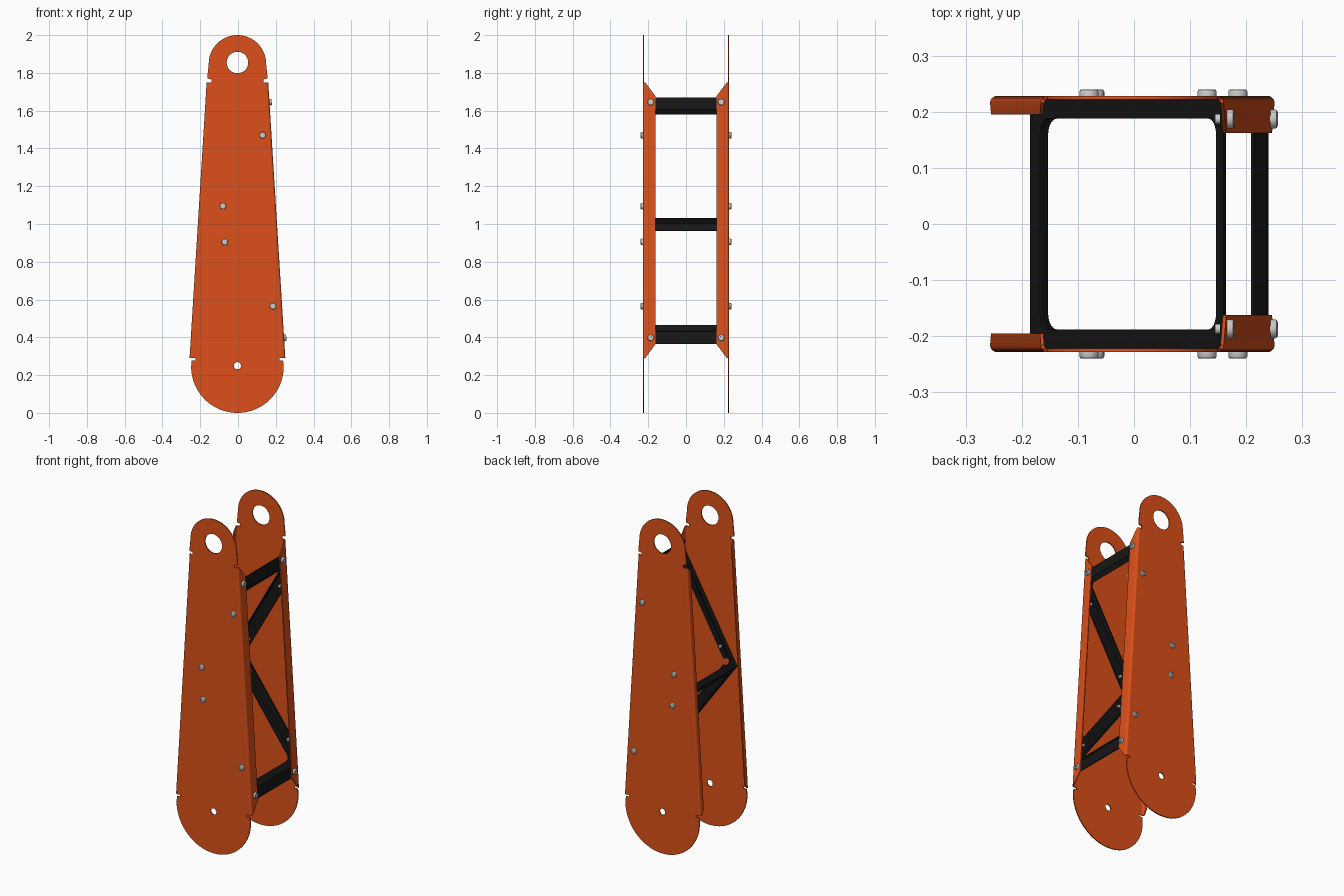
import bpy, bmesh
from math import sin, cos, pi, atan2
from mathutils import Vector, Matrix

if "Cube" in bpy.data.objects:
    bpy.data.objects.remove(bpy.data.objects["Cube"])

def material(name, rgb):
    m = bpy.data.materials.new(name)
    m.diffuse_color = (*rgb, 1)
    m.use_nodes = True
    m.node_tree.nodes["Principled BSDF"].inputs["Base Color"].default_value = m.diffuse_color
    return m

ORANGE = material("orange_paint", (0.72, 0.08, 0.01))
BLACK = material("black_paint", (0.008, 0.008, 0.008))
CX, T, Y = -0.003, 0.006, 0.228     # plate centre, sheet thickness, outer face
Z0, Z1, R = 0.29, 1.75, 0.012       # flange range and bend radius

def half(z):
    return 0.2535 - (z - Z0) * 0.0905 / (Z1 - Z0)

def finish(name, bm, mat=None, smooth=True):
    bmesh.ops.recalc_face_normals(bm, faces=bm.faces)
    me = bpy.data.meshes.new(name)
    bm.to_mesh(me)
    bm.free()
    ob = bpy.data.objects.new(name, me)
    bpy.context.collection.objects.link(ob)
    if mat:
        me.materials.append(mat)
    if smooth:
        bpy.context.view_layer.objects.active = ob
        ob.select_set(True)
        bpy.ops.object.shade_smooth_by_angle(angle=0.6)
        ob.select_set(False)
    return ob

def arc(cx, cy, r, a0, a1, n):
    return [(cx + r * cos(a0 + (a1 - a0) * i / n), cy + r * sin(a0 + (a1 - a0) * i / n))
            for i in range(n + 1)]

def sheet(name, loops, place, thick, mat):
    """Flat sheet from an outline plus hole loops, given thickness."""
    bm = bmesh.new()
    for loop in loops:
        vs = [bm.verts.new(place(u, v)) for u, v in loop]
        for a, b in zip(vs, vs[1:] + vs[:1]):
            bm.edges.new((a, b))
    bmesh.ops.triangle_fill(bm, edges=bm.edges[:], use_beauty=True)
    ex = bmesh.ops.extrude_face_region(bm, geom=bm.faces[:], use_keep_orig=True)
    bmesh.ops.translate(bm, vec=thick,
                        verts=[g for g in ex["geom"] if isinstance(g, bmesh.types.BMVert)])
    return finish(name, bm, mat)

def flange(name, side, sy, depth):
    """Bent edge of a plate with mitred ends."""
    bm = bmesh.new()
    prof = [(-R + R * sin(a), -R + R * cos(a)) for a in (i * pi / 12 for i in range(7))]
    prof.append((0, -depth))
    rows = []
    for px, py in prof:
        cut = max(0, -py - R) * 1.35
        rows.append([(px, py, Z0 + cut), (px, py, Z1 - cut)])
    def pos(px, py, z, k):
        return Vector((CX + side * (half(z) + px), sy * (Y + py), z)) + k
    n = len(rows)
    grids = []
    for layer in (0, 1):
        g = []
        for i, row in enumerate(rows):
            a = min(i, 6) * pi / 12
            k = Vector((-side * sin(a), -sy * cos(a), 0)) * T * layer
            g.append([bm.verts.new(pos(*p, k)) for p in row])
        grids.append(g)
    A, B = grids
    for i in range(n - 1):
        bm.faces.new((A[i][0], A[i + 1][0], A[i + 1][1], A[i][1]))
        bm.faces.new((B[i][0], B[i + 1][0], B[i + 1][1], B[i][1]))
        for j in (0, 1):
            bm.faces.new((A[i][j], A[i + 1][j], B[i + 1][j], B[i][j]))
    for i in (0, n - 1):
        bm.faces.new((A[i][0], A[i][1], B[i][1], B[i][0]))
    finish(name, bm, ORANGE)

def bolt(name, p, axis):
    """Socket head outside, threaded end inside."""
    bm = bmesh.new()
    def lathe(prof, n):
        rings = [[bm.verts.new((r * cos(2 * pi * i / n), r * sin(2 * pi * i / n), z))
                  for i in range(n)] for r, z in prof]
        for a, b in zip(rings, rings[1:]):
            for i in range(n):
                bm.faces.new((a[i], a[(i + 1) % n], b[(i + 1) % n], b[i]))
        bm.faces.new(rings[0])
        bm.faces.new(rings[-1])
    lathe([(0.009, -0.022), (0.009, 0), (0.017, 0), (0.017, 0.008), (0.0155, 0.011),
           (0.0135, 0.012), (0.008, 0.012), (0.008, 0.006)], 24)
    ob = finish(name, bm)
    ob.matrix_world = Matrix.Translation(p) @ Vector(axis).to_track_quat('Z', 'Y').to_matrix().to_4x4()

# side plates: one half outline mirrored
right = [(x, z) for x, z in arc(0, 0.245, 0.245, -pi / 2, 0, 24)]
right += [(0.242, 0.278), (0.222, 0.278), (0.222, Z0), (half(Z0) - R, Z0),
          (half(Z1) - R, Z1), (0.138, Z1), (0.138, 1.766), (0.159, 1.77), (0.158, 1.79)]
right += [(x, z) for x, z in arc(0, 1.848, 0.152, 0, pi / 2, 18)]
outline = right + [(-x, z) for x, z in right[-2:0:-1]]
holes = [arc(0, 1.855, 0.057, 0, 2 * pi, 32)[:-1], arc(0, 0.25, 0.019, 0, 2 * pi, 24)[:-1]]
for sy, tag in ((-1, "front"), (1, "back")):
    sheet(tag + "_plate", [outline] + holes, lambda u, v: (CX + u, sy * Y, v), (0, -sy * T, 0), ORANGE)
    flange(tag + "_wide_flange", 1, sy, 0.066)
    flange(tag + "_narrow_flange", -1, sy, 0.033)
    for x, z in ((0.13, 1.47), (-0.08, 1.095), (-0.07, 0.905), (0.185, 0.565)):
        bolt(tag + "_plate_bolt", (x, sy * Y, z), (0, sy, 0))
    for z in (1.645, 0.398):
        bolt(tag + "_flange_bolt", (CX + half(z), sy * 0.187, z), (1, 0, 0.062))

# V-shaped brace: windowed diagonal panels, side flanges and end tabs
V = Vector((-0.185, 0, 1.0))
IY = Y - T
def inner(z):
    return CX + half(z) - T

for tag, zb, zt, w0, w1 in (("upper", 1.605, 1.67, 0.036, 0.026), ("lower", 0.43, 0.365, 0.046, 0.039)):
    end = Vector((inner(zb) - 0.004, 0, zb))
    L = (end - V).length
    d = (end - V) / L
    n = Vector((abs(d.z), 0, -d.x if d.z > 0 else d.x))
    r = 0.028
    a, b, h = w0 + r, L - w1 - r, 0.188 - r
    window = (arc(b, h, r, 0, pi / 2, 6) + arc(a, h, r, pi / 2, pi, 6)
              + arc(a, -h, r, pi, 1.5 * pi, 6) + arc(b, -h, r, 1.5 * pi, 2 * pi, 6))
    panel = [(0, -IY), (L, -IY), (L, IY), (0, IY)]
    sheet(tag + "_brace_panel", [panel, window],
          lambda u, v: V + d * u + Vector((0, v, 0)), n * T, BLACK)
    for sy in (-1, 1):
        quad = [(0.05, 0), (L - 0.02, 0), (L - 0.095, 0.066), (0.065, 0.066)]
        sheet(tag + "_brace_flange", [quad],
              lambda u, v: V + d * u + n * v + Vector((0, sy * IY, 0)), (0, -sy * T, 0), BLACK)
    tab = [(-0.212, zb), (0.212, zb), (0.212, zt), (-0.212, zt)]
    sheet(tag + "_brace_tab", [tab], lambda u, v: (inner(v), u, v), (-T, 0, 0), BLACK)
